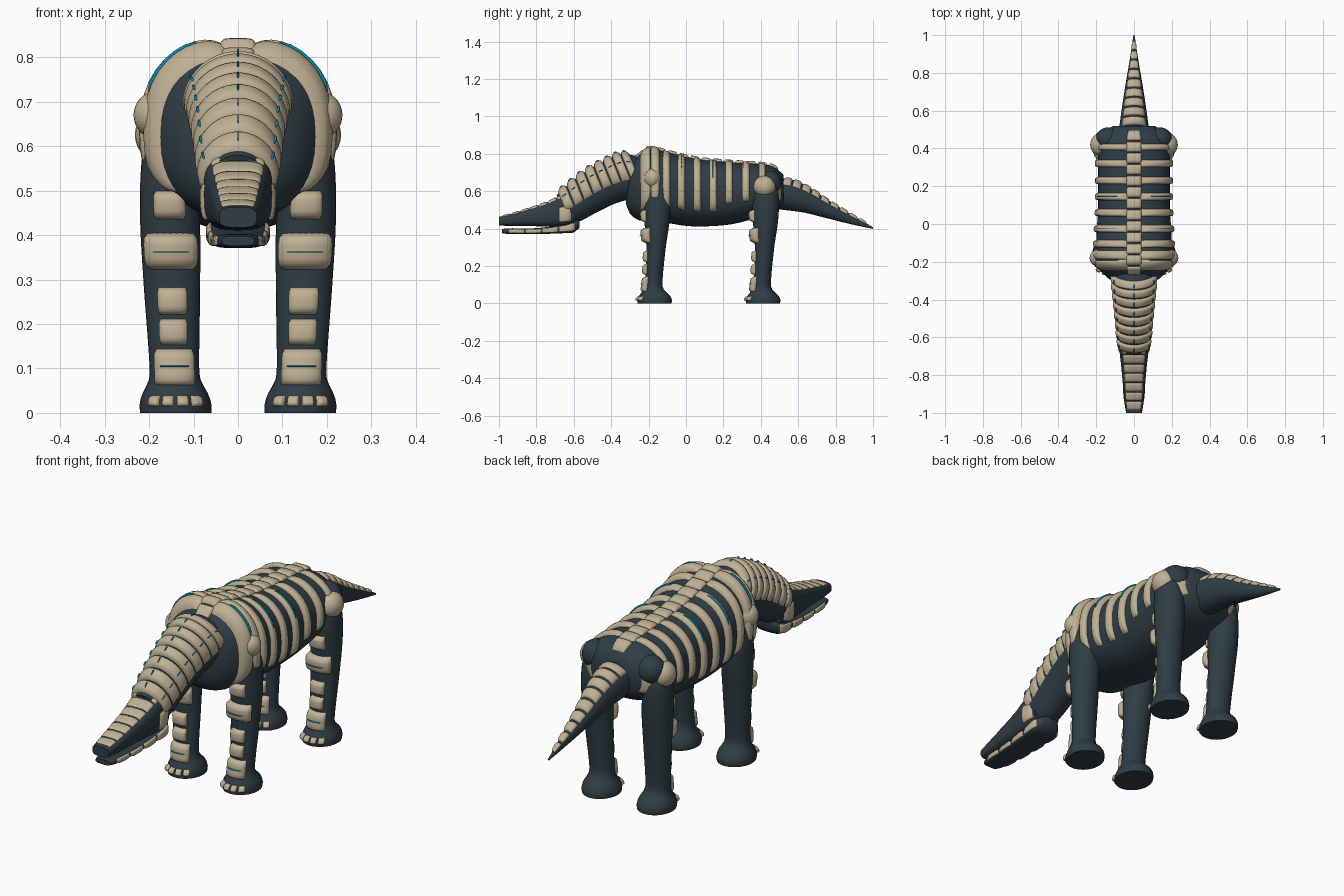
import bpy, bmesh, math
from mathutils import Vector

cube = bpy.data.objects.get("Cube")
if cube:
    bpy.data.objects.remove(cube, do_unlink=True)


def material(name, rgb):
    m = bpy.data.materials.new(name)
    m.use_nodes = True
    m.diffuse_color = (*rgb, 1)
    b = m.node_tree.nodes["Principled BSDF"]
    b.inputs["Base Color"].default_value = (*rgb, 1)
    b.inputs["Roughness"].default_value = 0.8
    return m


BONE = material("bone plates", (0.53, 0.44, 0.30))
HIDE = material("dark slate hide", (0.028, 0.047, 0.060))
BLUE = material("blue seams", (0.0, 0.28, 0.42))


def spow(v, p):
    return math.copysign(abs(v) ** p, v)


class Tube:
    """Swept body of rows (position, centre, half width, half depth)."""

    def __init__(self, rows, p=1.0, tilt=0.0, leg=None):
        self.rows, self.p, self.tilt, self.leg = rows, p, tilt, leg
        self.t0, self.t1 = rows[0][0], rows[-1][0]

    def at(self, t):
        r = self.rows
        i = 0
        while i < len(r) - 2 and t > r[i + 1][0]:
            i += 1
        a, b = r[i], r[i + 1]
        before, after = r[max(i - 1, 0)], r[min(i + 2, len(r) - 1)]
        h = b[0] - a[0]
        u = (t - a[0]) / h
        out = []
        for k in (1, 2, 3):
            m0 = (b[k] - before[k]) / (b[0] - before[0]) * h
            m1 = (after[k] - a[k]) / (after[0] - a[0]) * h
            d = b[k] - a[k]
            out.append(a[k] + u * m0 + u * u * (3 * d - 2 * m0 - m1) + u ** 3 * (m0 + m1 - 2 * d))
        return out

    def point(self, t, a, lift=0.0):
        c, rx, r = self.at(t)
        x = max(rx + lift, 0.001) * spow(math.sin(a), self.p)
        d = max(r + lift, 0.001) * spow(math.cos(a), self.p)
        if self.leg:
            side, shift = self.leg
            return Vector((side * (0.14 + 0.03 * t) + x, c + shift - d, t))
        return Vector((x, t - self.tilt * d, c + d))

    def centre(self, t):
        return (self.point(t, 0) + self.point(t, math.pi)) / 2


def finish(name, bm, mat, angle=50):
    me = bpy.data.meshes.new(name)
    bm.to_mesh(me)
    bm.free()
    me.materials.append(mat)
    me.shade_smooth()
    me.set_sharp_from_angle(angle=math.radians(angle))
    ob = bpy.data.objects.new(name, me)
    bpy.context.collection.objects.link(ob)
    return ob


def body(name, tube, n=32, steps=36, mat=HIDE):
    bm = bmesh.new()
    rings = []
    for i in range(steps + 1):
        t = tube.t0 + (tube.t1 - tube.t0) * i / steps
        rings.append([bm.verts.new(tube.point(t, 2 * math.pi * k / n)) for k in range(n)])
    for a, b in zip(rings, rings[1:]):
        for k in range(n):
            bm.faces.new((a[k], a[(k + 1) % n], b[(k + 1) % n], b[k]))
    bm.faces.new(rings[0])
    bm.faces.new(rings[-1])
    bmesh.ops.recalc_face_normals(bm, faces=bm.faces)
    return finish(name, bm, mat)


def plates(name, tube, patches, mat=BONE):
    """Pillow plates hugging a tube; each is (t0, t1, angle0, angle1, lift)."""
    bm = bmesh.new()
    for t0, t1, a0, a1, lift in patches:
        nu, nv = 8, max(8, int(abs(a1 - a0) * 10))
        grid = []
        for i in range(nu + 1):
            u = math.sin(math.pi * (i / nu - 0.5))
            t = (t0 + t1) / 2 + u * (t1 - t0) / 2
            row = []
            for j in range(nv + 1):
                v = math.sin(math.pi * (j / nv - 0.5))
                a = (a0 + a1) / 2 + v * (a1 - a0) / 2
                h = lift * (1 - u ** 6) * (1 - v ** 8) - 0.003
                row.append(bm.verts.new(tube.point(t, a, h)))
            grid.append(row)
        faces = [bm.faces.new((grid[i][j], grid[i + 1][j], grid[i + 1][j + 1], grid[i][j + 1]))
                 for i in range(nu) for j in range(nv)]
        mid = faces[(nu // 2) * nv + nv // 2]
        mid.normal_update()
        if mid.normal.dot(mid.calc_center_median() - tube.centre((t0 + t1) / 2)) < 0:
            bmesh.ops.reverse_faces(bm, faces=faces)
    return finish(name, bm, mat, 70)


def ball(name, loc, size, mat):
    bm = bmesh.new()
    bmesh.ops.create_uvsphere(bm, u_segments=24, v_segments=14, radius=1)
    bmesh.ops.scale(bm, vec=size, verts=bm.verts)
    bmesh.ops.translate(bm, vec=loc, verts=bm.verts)
    return finish(name, bm, mat)


def row(start, end, count, gap):
    step = (end - start) / count
    return [(start + i * step, start + (i + 1) * step - gap) for i in range(count)]


def both(patches):
    return patches + [(t0, t1, -a0, -a1, h) for t0, t1, a0, a1, h in patches]


# Torso, spine and ribs
torso = Tube([(-.32, .61, .06, .08), (-.30, .61, .12, .13), (-.25, .62, .17, .175),
              (-.20, .635, .195, .195), (-.10, .62, .20, .19), (0, .60, .195, .185),
              (.10, .59, .19, .178), (.25, .59, .19, .165), (.40, .605, .19, .14),
              (.47, .61, .175, .12), (.52, .61, .11, .08)], p=.85)
body("torso", torso, 40, 48)
plates("spine_plates", torso, [(a, b, -.16, .16, .016) for a, b in row(-.28, .50, 13, .004)])
ribs = [-.105, -.025, .06, .145, .23, .32]
plates("ribs", torso, both([(y - .02, y + .02, .12, 2.1 - .25 * (y > .2), .02) for y in ribs]))
plates("hip_ribs", torso, both([(.39, .425, .12, 1.4, .018), (.455, .508, 1.0, 2.15, .014)]))
plates("shoulder_blades", torso, both([(-.245, -.185, .1, 2.3, .022), (-.19, -.14, .1, 2.1, .026)]))
plates("rib_seams", torso, both([(y - .003, y + .003, .3, 1.3, .026) for y in (-.19, -.025, .145)]), BLUE)

# Neck
neck = Tube([(-.66, .50, .075, .08), (-.60, .535, .084, .093), (-.50, .60, .093, .103),
             (-.40, .65, .103, .108), (-.30, .68, .113, .118), (-.22, .67, .115, .12)], tilt=.4)
body("neck", neck)
rings = row(-.65, -.25, 8, .003)
plates("neck_plates", neck, [(a, b, -1.75, 1.75, .018) for a, b in rings])
mids = [((a + b) / 2, (b - a) * .28) for a, b in rings]
plates("neck_seams", neck, [(m - d, m + d, c - .02, c + .02, .0235)
                            for m, d in mids for c in (-.95, 0, .95)], BLUE)

# Head and jaw
head = Tube([(-1.0, .44, .042, .023), (-.95, .445, .050, .030), (-.85, .46, .059, .045),
             (-.75, .475, .068, .064), (-.66, .495, .077, .083), (-.60, .50, .070, .078)], p=.6)
body("head", head)
plates("head_plates", head, [(a, b, -.78, .78, .008) for a, b in row(-.985, -.64, 7, .003)])
plates("cheek_plates", head, both([(-.68, -.61, 1.45, 2.2, .012)]))
jaw = Tube([(-.985, .387, .036, .011), (-.95, .387, .047, .015), (-.80, .387, .058, .016),
            (-.65, .400, .066, .024), (-.60, .410, .064, .030), (-.57, .425, .04, .02)], p=.6)
body("lower_jaw", jaw)
plates("jaw_plates", jaw, both([(a, b, 1.0, 2.1, .008) for a, b in row(-.95, -.59, 4, .003)]))

# Tail
tail = Tube([(.46, .59, .085, .08), (.55, .58, .073, .08), (.65, .55, .059, .064),
             (.75, .505, .043, .045), (.88, .45, .021, .024), (1.0, .403, .003, .004)], tilt=-.3)
body("tail", tail)
plates("tail_plates", tail, [(a, b, -.95, .95, .011) for a, b in row(.50, .97, 9, .006)])

# Legs with plates, toes and joint caps
leg_rows = [(0, -.168, .080, .090), (.02, -.168, .081, .093), (.045, -.168, .073, .080),
            (.075, -.173, .058, .054), (.11, -.173, .056, .047), (.30, -.160, .064, .052),
            (.45, -.155, .067, .068), (.58, -.155, .058, .070), (.66, -.155, .035, .045)]
shins = [(.435, .50, -.55, .55, .024), (.322, .405, -.95, .95, .030), (.22, .283, -.55, .55, .022),
         (.152, .212, -.55, .55, .022), (.062, .145, -.85, .85, .022)]
toes = [(.014, .040, c - .17, c + .17, .015) for c in (-.63, -.21, .21, .63)]
for side, label in ((1, "left"), (-1, "right")):
    for end, shift in (("front", 0), ("rear", .58)):
        name = f"{end}_{label}_"
        leg = Tube(leg_rows, leg=(side, shift))
        body(name + "leg", leg, 28, 44)
        plates(name + "shin_plates", leg, shins)
        plates(name + "toes", leg, toes)
        plates(name + "shin_seams", leg, [(.360, .364, -.6, .6, .035), (.103, .107, -.6, .6, .027)], BLUE)
    ball(label + "_shoulder_cap", (side * .187, -.18, .67), (.048, .046, .052), BONE)
    ball(label + "_hip_cap", (side * .178, .42, .625), (.054, .060, .058), BONE)
    ball(label + "_haunch", (side * .135, .45, .645), (.068, .062, .065), HIDE)
